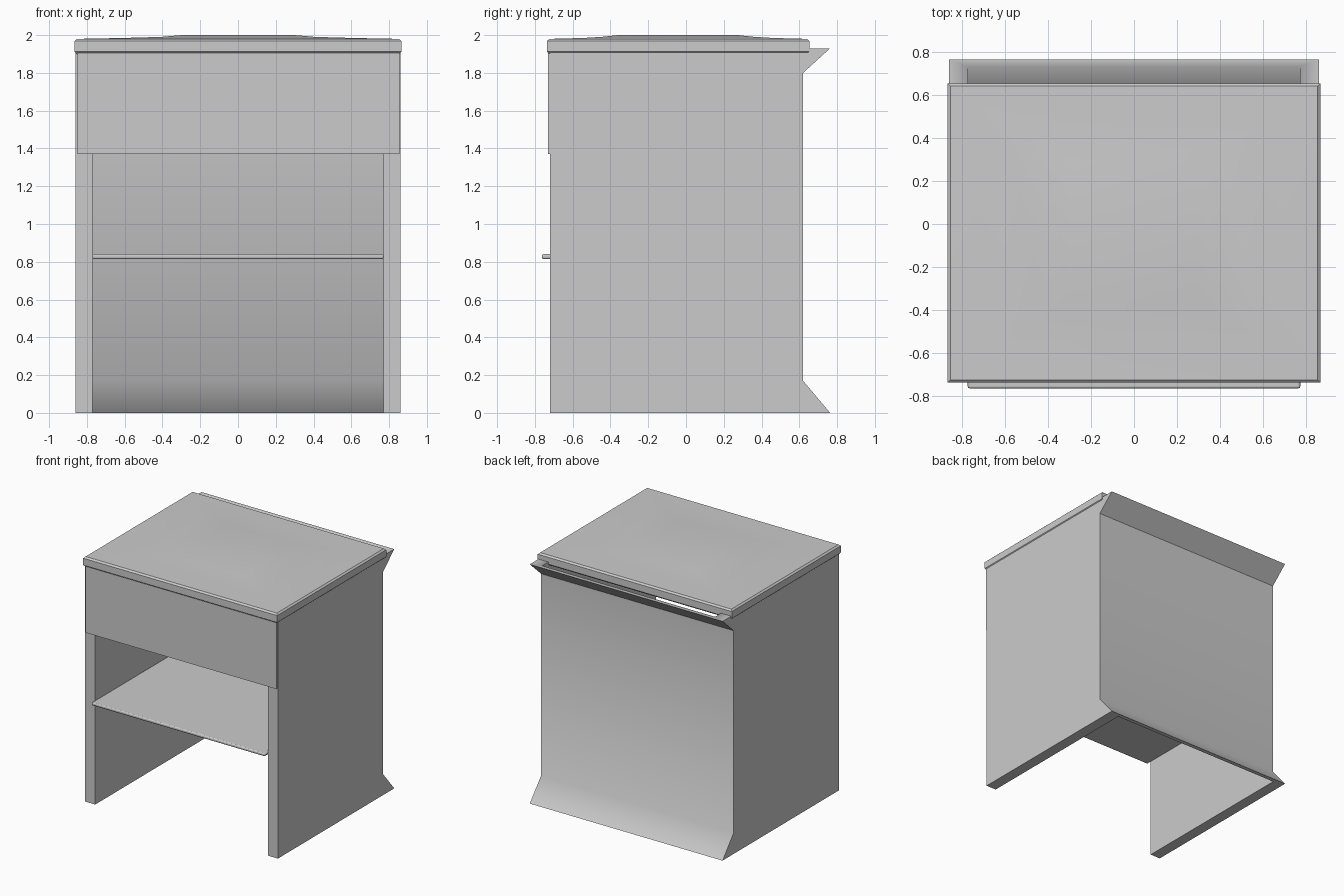
import bpy, bmesh, math

if "Cube" in bpy.data.objects:
    bpy.data.objects.remove(bpy.data.objects["Cube"])


def finish(name, bm, angle=40):
    bmesh.ops.recalc_face_normals(bm, faces=bm.faces)
    me = bpy.data.meshes.new(name)
    bm.to_mesh(me)
    bm.free()
    ob = bpy.data.objects.new(name, me)
    bpy.context.collection.objects.link(ob)
    bpy.context.view_layer.objects.active = ob
    ob.select_set(True)
    bpy.ops.object.shade_smooth_by_angle(angle=math.radians(angle))
    ob.select_set(False)
    return ob


def loft(name, loops, angle=40):
    """Skin a stack of closed loops and cap both ends."""
    bm = bmesh.new()
    rings = [[bm.verts.new(p) for p in loop] for loop in loops]
    n = len(rings[0])
    for a, b in zip(rings, rings[1:]):
        for i in range(n):
            j = (i + 1) % n
            bm.faces.new((a[i], a[j], b[j], b[i]))
    bm.faces.new(rings[0])
    bm.faces.new(rings[-1])
    return finish(name, bm, angle)


def box(name, x0, x1, y0, y1, z0, z1):
    return loft(name, [[(x0, y0, z), (x1, y0, z), (x1, y1, z), (x0, y1, z)]
                       for z in (z0, z1)])


def bevel(ob, width, segments=2):
    m = ob.modifiers.new("bevel", 'BEVEL')
    m.width = width
    m.segments = segments


# U-shaped cabinet body: side walls and back, flared backwards at top and bottom
def u_loop(z, yo, yi):
    w, t, f = 0.86, 0.77, -0.72
    return [(x, y, z) for x, y in ((-w, f), (-w, yo), (w, yo), (w, f),
                                   (t, f), (t, yi), (-t, yi), (-t, f))]


loft("cabinet_body", [u_loop(0, 0.763, 0.73), u_loop(0.17, 0.62, 0.595),
                      u_loop(1.80, 0.62, 0.595), u_loop(1.93, 0.763, 0.73)], 45)

# Lid with rounded rim and a very shallow crown
cy = -0.042
rings = [(0.853, 0.682, 1.90), (0.866, 0.695, 1.913), (0.866, 0.695, 1.968),
         (0.853, 0.682, 1.98), (0.60, 0.50, 1.985), (0.40, 0.40, 1.991),
         (0.30, 0.32, 2.0)]
loft("lid", [[(-x, cy - y, z), (x, cy - y, z), (x, cy + y, z), (-x, cy + y, z)]
             for x, y, z in rings])

# Drawer front lapping over the side walls
box("drawer_front", -0.85, 0.855, -0.731, -0.718, 1.37, 1.905)

# Thin shelf protruding slightly at the front, rounded corners
shelf = box("shelf", -0.772, 0.772, -0.763, 0.60, 0.815, 0.84)
bevel(shelf, 0.008)
